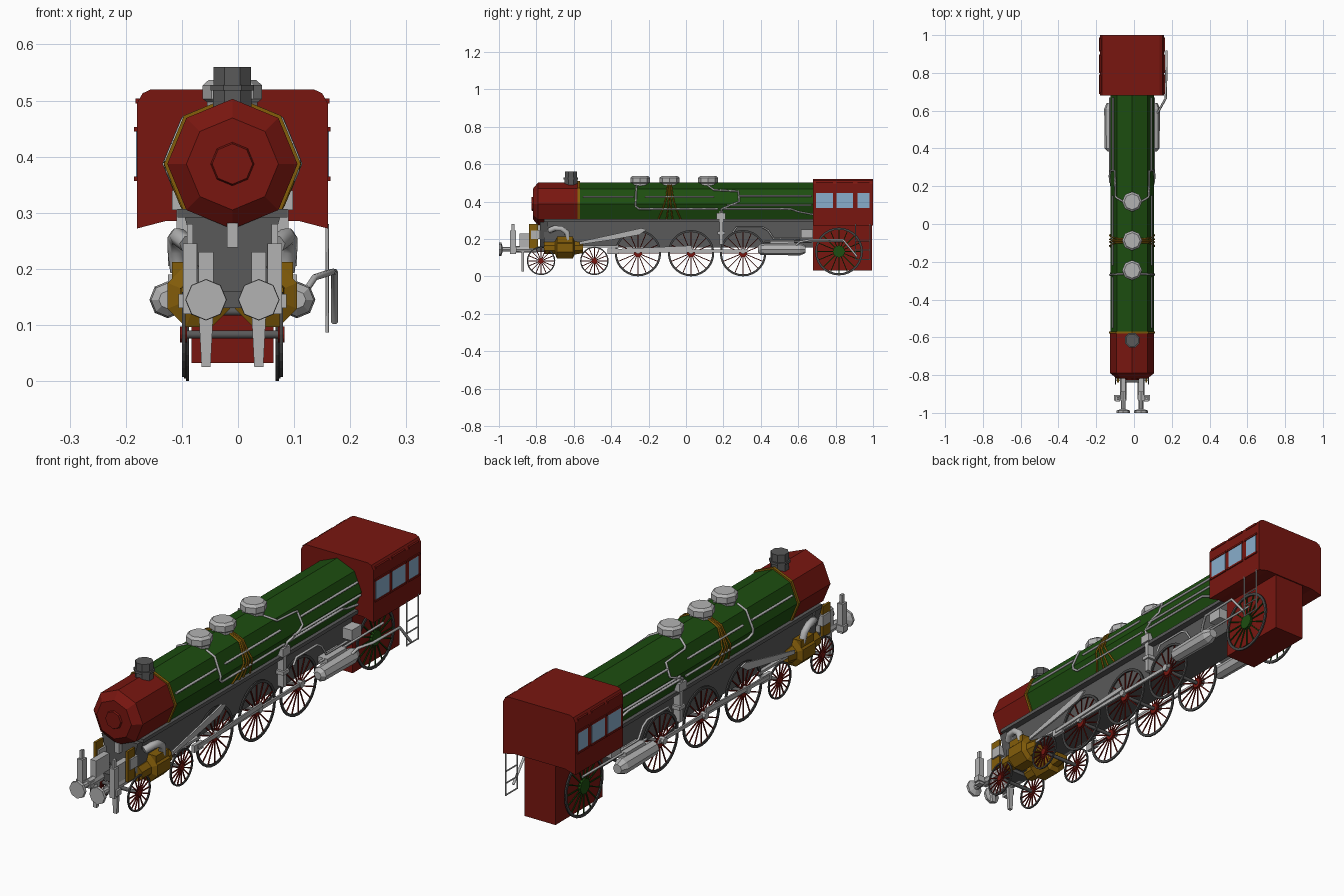
import bpy, bmesh, math
from mathutils import Vector, Matrix

if "Cube" in bpy.data.objects:
    bpy.data.objects.remove(bpy.data.objects["Cube"])

XC = -0.01   # centre line of the engine (the ladder on one side shifts it)


def material(name, r, g, b):
    m = bpy.data.materials.new(name)
    m.diffuse_color = (r, g, b, 1)
    m.use_nodes = True
    m.node_tree.nodes["Principled BSDF"].inputs["Base Color"].default_value = m.diffuse_color
    return m


RED = material("red", 0.19, 0.008, 0.005)
GREEN = material("green", 0.012, 0.075, 0.005)
GOLD = material("gold", 0.23, 0.11, 0.003)
DARK = material("dark_grey", 0.1, 0.1, 0.1)
RIM = material("rim_grey", 0.06, 0.06, 0.06)
SILVER = material("silver", 0.45, 0.45, 0.45)
GLASS = material("glass", 0.25, 0.42, 0.6)


def finish(name, bm, mat):
    bmesh.ops.recalc_face_normals(bm, faces=bm.faces)
    me = bpy.data.meshes.new(name)
    bm.to_mesh(me)
    bm.free()
    me.materials.append(mat)
    ob = bpy.data.objects.new(name, me)
    bpy.context.collection.objects.link(ob)
    return ob


def box(name, x, y, z, mat):
    """Box from (min, max) ranges."""
    bm = bmesh.new()
    size = Matrix.Diagonal((x[1] - x[0], y[1] - y[0], z[1] - z[0], 1))
    mid = Matrix.Translation((sum(x) / 2, sum(y) / 2, sum(z) / 2))
    bmesh.ops.create_cube(bm, size=1, matrix=mid @ size)
    return finish(name, bm, mat)


def side_box(name, s, dx, y, z, mat):
    return box(name, sorted(XC + s * d for d in dx), y, z, mat)


def lathe(name, centre, axis, profile, mat, n=8, closed=False, turn=0):
    """Spin (offset along axis, radius) pairs around an axis."""
    bm = bmesh.new()
    rings = []
    for t, r in profile:
        ring = []
        for i in range(n):
            a = 2 * math.pi * i / n + turn
            c, q = r * math.cos(a), r * math.sin(a)
            p = {'x': (t, c, q), 'y': (c, t, q), 'z': (c, q, t)}[axis]
            ring.append(bm.verts.new(Vector(centre) + Vector(p)))
        rings.append(ring)
    pairs = list(zip(rings, rings[1:])) + ([(rings[-1], rings[0])] if closed else [])
    for a, b in pairs:
        for i in range(n):
            j = (i + 1) % n
            bm.faces.new((a[i], a[j], b[j], b[i]))
    if not closed:
        bm.faces.new(rings[0])
        bm.faces.new(rings[-1])
    return finish(name, bm, mat)


def extrude(name, pts, axis, lo, hi, mat):
    """Extrude a profile: (x, z) along y or (y, z) along x."""
    bm = bmesh.new()
    mk = lambda p, t: bm.verts.new((p[0], t, p[1]) if axis == 'y' else (t, p[0], p[1]))
    a, b = [mk(p, lo) for p in pts], [mk(p, hi) for p in pts]
    bm.faces.new(a)
    bm.faces.new(b)
    for i in range(len(pts)):
        j = (i + 1) % len(pts)
        bm.faces.new((a[i], a[j], b[j], b[i]))
    return finish(name, bm, mat)


def pipe(name, pts, r, mat):
    cu = bpy.data.curves.new(name, 'CURVE')
    cu.dimensions = '3D'
    cu.bevel_depth, cu.bevel_resolution, cu.use_fill_caps = r, 1, True
    sp = cu.splines.new('POLY')
    sp.points.add(len(pts) - 1)
    for p, q in zip(sp.points, pts):
        p.co = (*q, 1)
    cu.materials.append(mat)
    ob = bpy.data.objects.new(name, cu)
    bpy.context.collection.objects.link(ob)


def boiler_x(z):
    """Half width of the eight-sided boiler at height z."""
    d = abs(z - 0.387)
    k = 0.115 * math.sqrt(0.5)
    return 0.115 - d * (0.115 - k) / k if d < k else k - (d - k) * k / (0.115 - k)


def boiler_pipe(name, s, path, r, mat):
    """Pipe following (y, z) points over the boiler surface."""
    pts = []
    for (y0, z0), (y1, z1) in zip(path, path[1:]):
        for i in range(6):
            y, z = y0 + (y1 - y0) * i / 6, z0 + (z1 - z0) * i / 6
            pts.append((XC + s * (boiler_x(z) + 0.005), y, z))
    y, z = path[-1]
    pts.append((XC + s * (boiler_x(z) + 0.005), y, z))
    pipe(name, pts, r, mat)


def wheel(name, s, y, z, r, dx, spokes, hub_r, mat):
    x = XC + s * dx
    w, t = 0.003, r * 0.09
    lathe(name + "_rim", (x, y, z), 'x', [(-w, r), (w, r), (w, r - t), (-w, r - t)], RIM, 28, True)
    lathe(name + "_hub", (x, y, z), 'x', [(-0.006, hub_r), (0.006, hub_r)], mat, 12)
    bm = bmesh.new()
    for i in range(spokes):
        rot = Matrix.Rotation(2 * math.pi * i / spokes, 4, 'X')
        size = Matrix.Diagonal((0.004, 0.0045, r - t, 1))
        bmesh.ops.create_cube(bm, size=1, matrix=Matrix.Translation((x, y, z)) @ rot
                              @ Matrix.Translation((0, 0, (r - t) / 2)) @ size)
    finish(name + "_spokes", bm, mat)


# Boiler, smokebox, band and door
BC = (XC, 0, 0.387)
lathe("boiler", BC, 'y', [(-0.575, 0.115), (0.7, 0.115)], GREEN)
lathe("smokebox", BC, 'y', [(-0.57, 0.116), (-0.79, 0.116), (-0.818, 0.082)], RED)
lathe("smokebox_door", BC, 'y', [(-0.81, 0.042), (-0.825, 0.036)], RED)
lathe("boiler_band", BC, 'y', [(-0.58, 0.122), (-0.568, 0.122)], GOLD)

# Chimney and domes
lathe("chimney", (XC, -0.615, 0), 'z', [(0.47, 0.037), (0.518, 0.037), (0.518, 0.042), (0.528, 0.042),
      (0.528, 0.036), (0.56, 0.036)], DARK, turn=math.pi / 8)
for i, y in enumerate((-0.245, -0.088, 0.118)):
    lathe(f"dome_{i}", (XC, y, 0), 'z', [(0.47, 0.045), (0.497, 0.045), (0.503, 0.053), (0.527, 0.053),
          (0.537, 0.042)], SILVER)

# Frame under the boiler
box("frame", (XC - 0.07, XC + 0.07), (-0.76, 0.69), (0.155, 0.30), DARK)
box("running_board", (XC - 0.098, XC + 0.098), (-0.76, 0.69), (0.292, 0.307), DARK)
extrude("frame_front", [(XC - 0.085, 0.292), (XC + 0.085, 0.292), (XC + 0.06, 0.2), (XC + 0.025, 0.145),
        (XC - 0.025, 0.145), (XC - 0.06, 0.2)], 'y', -0.78, -0.74, DARK)
box("front_bracket", (XC - 0.01, XC + 0.01), (-0.80, -0.76), (0.238, 0.282), SILVER)
box("front_beam", (XC - 0.06, XC + 0.06), (-0.84, -0.76), (0.13, 0.16), DARK)

# Cab with chamfered roof and narrow lower box
extrude("cab", [(XC - 0.17, 0.272), (XC - 0.12, 0.285), (XC + 0.12, 0.285), (XC + 0.17, 0.272), (XC + 0.17, 0.495),
        (XC + 0.16, 0.513), (XC + 0.145, 0.52), (XC - 0.145, 0.52), (XC - 0.16, 0.513), (XC - 0.17, 0.495)],
        'y', 0.68, 1.0, RED)
box("cab_lower", (XC - 0.073, XC + 0.073), (0.68, 0.995), (0.032, 0.29), RED)

for s, side in ((1, "right"), (-1, "left")):
    # Cab windows with frames
    for i, (a, b) in enumerate(((0.695, 0.785), (0.805, 0.892), (0.918, 0.982))):
        side_box(f"window_{i}_{side}", s, (0.16, 0.172), (a, b), (0.365, 0.445), GLASS)
        for za, zb in ((0.357, 0.365), (0.445, 0.453)):
            side_box(f"window_frame_{i}_{side}", s, (0.16, 0.175), (a - 0.006, b + 0.006), (za, zb), RED)
        side_box(f"roof_vent_{i}_{side}", s, (0.16, 0.173), (a, b), (0.495, 0.504), RED)

    # Wheels
    for i, y in enumerate((-0.775, -0.49)):
        wheel(f"small_wheel_{i}_{side}", s, y, 0.083, 0.076, 0.087, 16, 0.014, RED)
    for i, y in enumerate((-0.257, 0.027, 0.305)):
        wheel(f"driving_wheel_{i}_{side}", s, y, 0.124, 0.124, 0.08, 16, 0.022, RED)
    wheel(f"trailing_wheel_{side}", s, 0.818, 0.133, 0.128, 0.083, 16, 0.032, GREEN)
    for i, (y, z) in enumerate(((-0.775, 0.083), (-0.49, 0.083), (-0.257, 0.124), (0.027, 0.124), (0.305, 0.124))):
        pipe(f"axle_{i}_{side}", [(XC, y, z), (XC + s * 0.085, y, z)], 0.008, DARK)

    # Steam cylinder with its supply pipes
    lathe(f"cylinder_{side}", (XC + s * 0.06, 0, 0.152), 'y', [(-0.76, 0.034), (-0.70, 0.036), (-0.69, 0.06),
          (-0.605, 0.06), (-0.595, 0.038), (-0.55, 0.03)], GOLD, turn=math.pi / 8)
    side_box(f"valve_chest_{side}", s, (0.04, 0.108), (-0.69, -0.605), (0.165, 0.212), GOLD)
    side_box(f"cylinder_stay_{side}", s, (0.07, 0.08), (-0.84, -0.79), (0.15, 0.28), GOLD)
    pipe(f"steam_bend_{side}", [(XC + s * d, y, z) for d, y, z in ((0.08, -0.73, 0.245), (0.097, -0.70, 0.258),
         (0.1, -0.665, 0.255), (0.1, -0.637, 0.235), (0.095, -0.63, 0.195))], 0.016, SILVER)

    # Buffers, posts and rail guards
    bx = XC + s * 0.047
    lathe(f"buffer_{side}", (bx, 0, 0.145), 'y', [(-1.0, 0.036), (-0.988, 0.037), (-0.98, 0.012), (-0.93, 0.012),
          (-0.93, 0.018), (-0.80, 0.018)], SILVER)
    side_box(f"buffer_beam_{side}", s, (0.034, 0.06), (-0.89, -0.80), (0.13, 0.23), SILVER)
    extrude(f"rail_guard_{side}", [(bx - 0.014, 0.14), (bx + 0.014, 0.14), (bx + 0.008, 0.025), (bx - 0.008, 0.025)],
            'y', -0.88, -0.865, SILVER)
    side_box(f"front_post_{side}", s, (0.063, 0.088), (-0.94, -0.91), (0.12, 0.245), SILVER)
    side_box(f"front_post_top_{side}", s, (0.07, 0.081), (-0.933, -0.917), (0.245, 0.28), SILVER)
    side_box(f"post_arm_{side}", s, (0.03, 0.096), (-0.935, -0.905), (0.13, 0.155), SILVER)
    side_box(f"stay_block_{side}", s, (0.062, 0.087), (-0.83, -0.78), (0.2, 0.245), SILVER)

    # Connecting rods and valve linkage
    side_box(f"coupling_rod_{side}", s, (0.088, 0.096), (-0.41, 0.33), (0.128, 0.143), SILVER)
    side_box(f"crosshead_{side}", s, (0.085, 0.1), (-0.42, -0.36), (0.12, 0.15), SILVER)
    for y in (-0.257, 0.027, 0.305):
        lathe(f"crank_pin_{side}", (XC + s * 0.092, y, 0.135), 'x', [(-0.015, 0.015), (0.008, 0.015)], SILVER)
    xr = sorted((XC + s * 0.097, XC + s * 0.104))
    extrude(f"main_rod_{side}", [(-0.40, 0.145), (0.03, 0.165), (0.03, 0.145), (-0.40, 0.13)], 'x', *xr, SILVER)
    extrude(f"valve_rod_{side}", [(-0.57, 0.17), (-0.57, 0.185), (-0.40, 0.222), (-0.24, 0.258), (-0.21, 0.25),
            (-0.25, 0.222), (-0.40, 0.195)], 'x', *xr, SILVER)
    side_box(f"piston_guide_{side}", s, (0.07, 0.085), (-0.55, -0.36), (0.155, 0.166), SILVER)

    # Pump, air tank, bracket and low pipes
    side_box(f"pump_{side}", s, (0.07, 0.1), (0.178, 0.197), (0.17, 0.35), SILVER)
    side_box(f"pump_head_{side}", s, (0.07, 0.108), (0.163, 0.212), (0.305, 0.34), SILVER)
    side_box(f"pump_foot_{side}", s, (0.07, 0.106), (0.168, 0.208), (0.225, 0.24), SILVER)
    lathe(f"air_tank_{side}", (XC + s * 0.115, 0, 0.145), 'y', [(0.385, 0.016), (0.40, 0.03), (0.61, 0.033),
          (0.64, 0.02)], SILVER)
    side_box(f"tank_bracket_{side}", s, (0.07, 0.115), (0.615, 0.68), (0.205, 0.25), SILVER)
    side_box(f"tank_hanger_{side}", s, (0.07, 0.115), (0.45, 0.58), (0.16, 0.19), SILVER)
    pipe(f"low_pipe_{side}", [(XC + s * 0.095, y, z) for y, z in ((0.25, 0.235), (0.27, 0.262), (0.41, 0.262),
         (0.44, 0.245), (0.47, 0.2), (0.61, 0.2))], 0.005, SILVER)
    pipe(f"side_rail_{side}", [(XC + s * 0.098, 0.42, 0.185), (XC + s * 0.098, 0.85, 0.188)], 0.005, SILVER)

    # Pipes over the boiler
    for i, path in enumerate((
            [(-0.55, 0.425), (-0.28, 0.425)],
            [(-0.265, 0.485), (-0.27, 0.375), (-0.25, 0.36), (0.17, 0.36)],
            [(-0.22, 0.425), (0.15, 0.425)],
            [(0.118, 0.485), (0.15, 0.462), (0.28, 0.455), (0.285, 0.40), (0.19, 0.36), (0.19, 0.32)],
            [(0.285, 0.43), (0.67, 0.43)],
            [(0.22, 0.38), (0.67, 0.38)],
            [(0.2, 0.36), (0.56, 0.36), (0.60, 0.345), (0.68, 0.33)])):
        boiler_pipe(f"boiler_pipe_{i}_{side}", s, path, 0.005, SILVER)
    for i, e in enumerate((-0.06, -0.015, 0.015, 0.06)):
        boiler_pipe(f"sand_pipe_{i}_{side}", s, [(-0.088 + e * 0.15, 0.49), (-0.088 + e * 0.3, 0.42),
                    (-0.088 + e * 0.6, 0.36), (-0.088 + e, 0.305)], 0.004, GOLD)

# Boarding ladder and outer pipe, right side only
for y in (0.905, 0.983):
    pipe("ladder_rail", [(0.159, y, 0.28), (0.159, y, 0.087)], 0.003, SILVER)
for z in (0.09, 0.14, 0.19):
    pipe("ladder_rung", [(0.159, 0.905, z), (0.159, 0.983, z)], 0.003, SILVER)
pipe("outer_pipe", [(0.12, 0.58, 0.16), (0.137, 0.61, 0.185), (0.168, 0.665, 0.195), (0.172, 0.84, 0.195),
     (0.172, 0.915, 0.105)], 0.006, SILVER)
